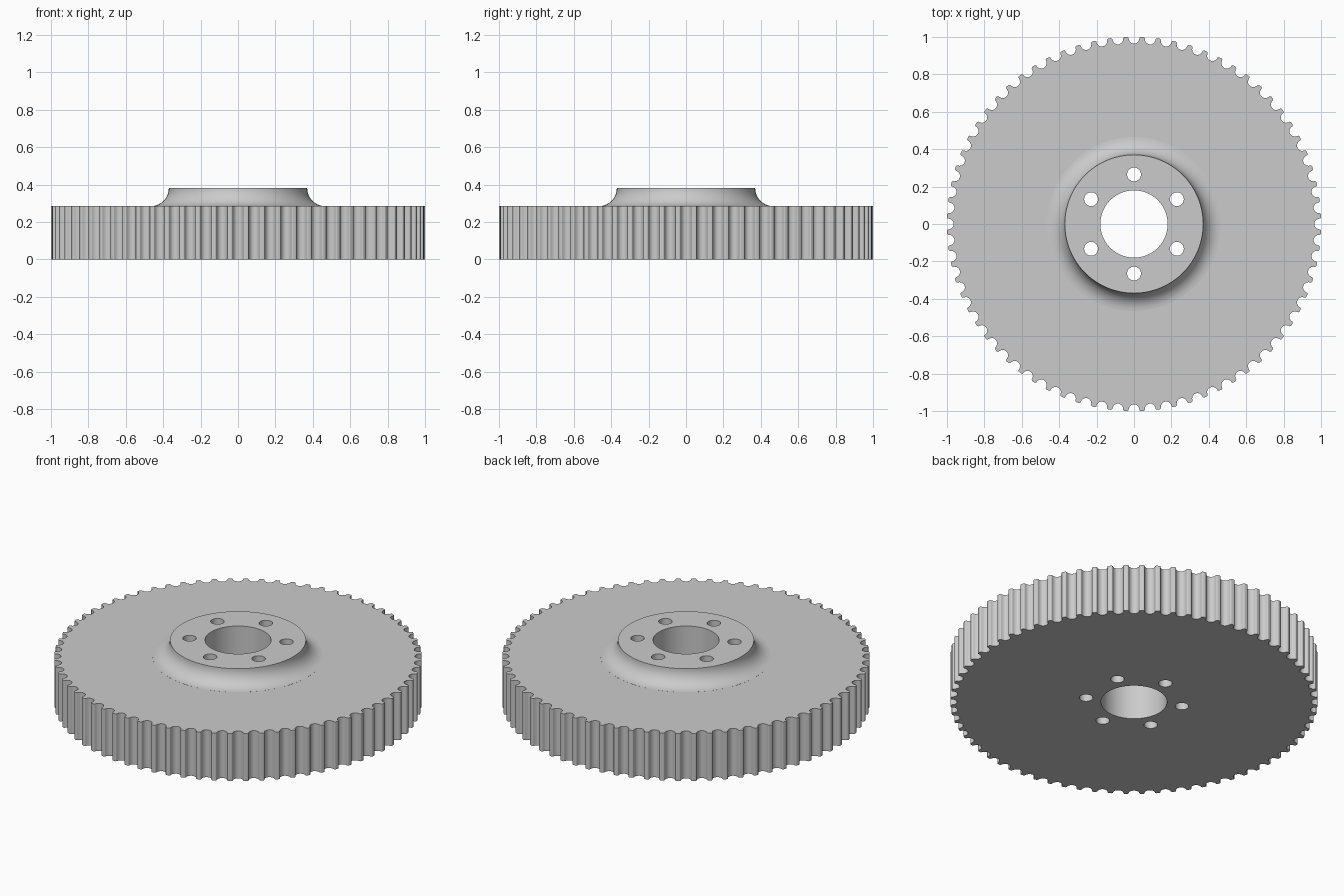
import bpy, bmesh, math

if "Cube" in bpy.data.objects:
    bpy.data.objects.remove(bpy.data.objects["Cube"])

TEETH, RADIUS, THICK, TOP = 72, 1.001, 0.285, 0.382

steel = bpy.data.materials.new("light grey steel")
steel.diffuse_color = (0.6, 0.6, 0.6, 1)
steel.use_nodes = True
steel.node_tree.nodes["Principled BSDF"].inputs["Base Color"].default_value = steel.diffuse_color


def make_object(name, bm):
    bmesh.ops.recalc_face_normals(bm, faces=bm.faces)
    mesh = bpy.data.meshes.new(name)
    bm.to_mesh(mesh)
    bm.free()
    mesh.materials.append(steel)
    obj = bpy.data.objects.new(name, mesh)
    bpy.context.collection.objects.link(obj)
    return obj


def prism(name, outline, z0, z1):
    bm = bmesh.new()
    low = [bm.verts.new((x, y, z0)) for x, y in outline]
    high = [bm.verts.new((x, y, z1)) for x, y in outline]
    bm.faces.new(low)
    bm.faces.new(high)
    for i in range(len(low)):
        j = (i + 1) % len(low)
        bm.faces.new((low[i], low[j], high[j], high[i]))
    return make_object(name, bm)


def circle(r, cx=0, cy=0, n=64):
    return [(cx + r * math.cos(math.tau * i / n), cy + r * math.sin(math.tau * i / n))
            for i in range(n)]


def combine(target, tool, operation):
    mod = target.modifiers.new(operation.lower(), 'BOOLEAN')
    mod.operation, mod.object, mod.solver = operation, tool, 'EXACT'
    bpy.context.view_layer.objects.active = target
    bpy.ops.object.modifier_apply(modifier=mod.name)
    bpy.data.objects.remove(tool)


# One round belt groove with rounded tooth tips: (sideways, depth)
GROOVE, TIP = 0.029, 0.008
right = [(GROOVE + TIP - TIP * math.sin(a), TIP - TIP * math.cos(a))
         for a in (math.radians(30 * k) for k in range(4))]
right += [(GROOVE * math.cos(a), TIP + GROOVE * math.sin(a))
          for a in (math.radians(18 * k) for k in range(1, 5))]
groove = right + [(0, TIP + GROOVE)] + [(-s, d) for s, d in reversed(right)]

# Toothed pulley body
outline = []
for k in range(TEETH):
    a = math.tau * k / TEETH
    for s, d in reversed(groove):
        r, t = RADIUS - d, a + s / RADIUS
        outline.append((r * math.cos(t), r * math.sin(t)))
pulley = prism("toothed_pulley", outline, 0, THICK)

# Raised hub with a concave fillet flowing into the body
HUB, FILLET, SEG = 0.37, 0.095, 96
profile = [(HUB, TOP)]
profile += [(HUB + FILLET * (1 - math.cos(a)), THICK + FILLET * (1 - math.sin(a)) + 0.0003)
            for a in (math.radians(9 * k) for k in range(11))]
profile.append((HUB + FILLET, THICK - 0.1))
bm = bmesh.new()
rings = [[bm.verts.new((x, y, z)) for x, y in circle(r, n=SEG)] for r, z in profile]
for a, b in zip(rings, rings[1:]):
    for i in range(SEG):
        j = (i + 1) % SEG
        bm.faces.new((a[i], a[j], b[j], b[i]))
bm.faces.new(rings[0])
bm.faces.new(rings[-1])
combine(pulley, make_object("hub", bm), 'UNION')

# Centre bore and six bolt holes
combine(pulley, prism("bore_cutter", circle(0.18), -0.1, 0.6), 'DIFFERENCE')
for k in range(6):
    a = math.radians(30 + 60 * k)
    hole = circle(0.037, 0.265 * math.cos(a), 0.265 * math.sin(a), 32)
    combine(pulley, prism("bolt_hole_cutter", hole, -0.1, 0.6), 'DIFFERENCE')

# Smooth curves, crisp rims, flat large faces
bpy.ops.object.select_all(action='DESELECT')
pulley.select_set(True)
bpy.context.view_layer.objects.active = pulley
bpy.ops.object.shade_smooth_by_angle(angle=math.radians(35))
mod = pulley.modifiers.new("flat_faces", 'WEIGHTED_NORMAL')
mod.keep_sharp = True
